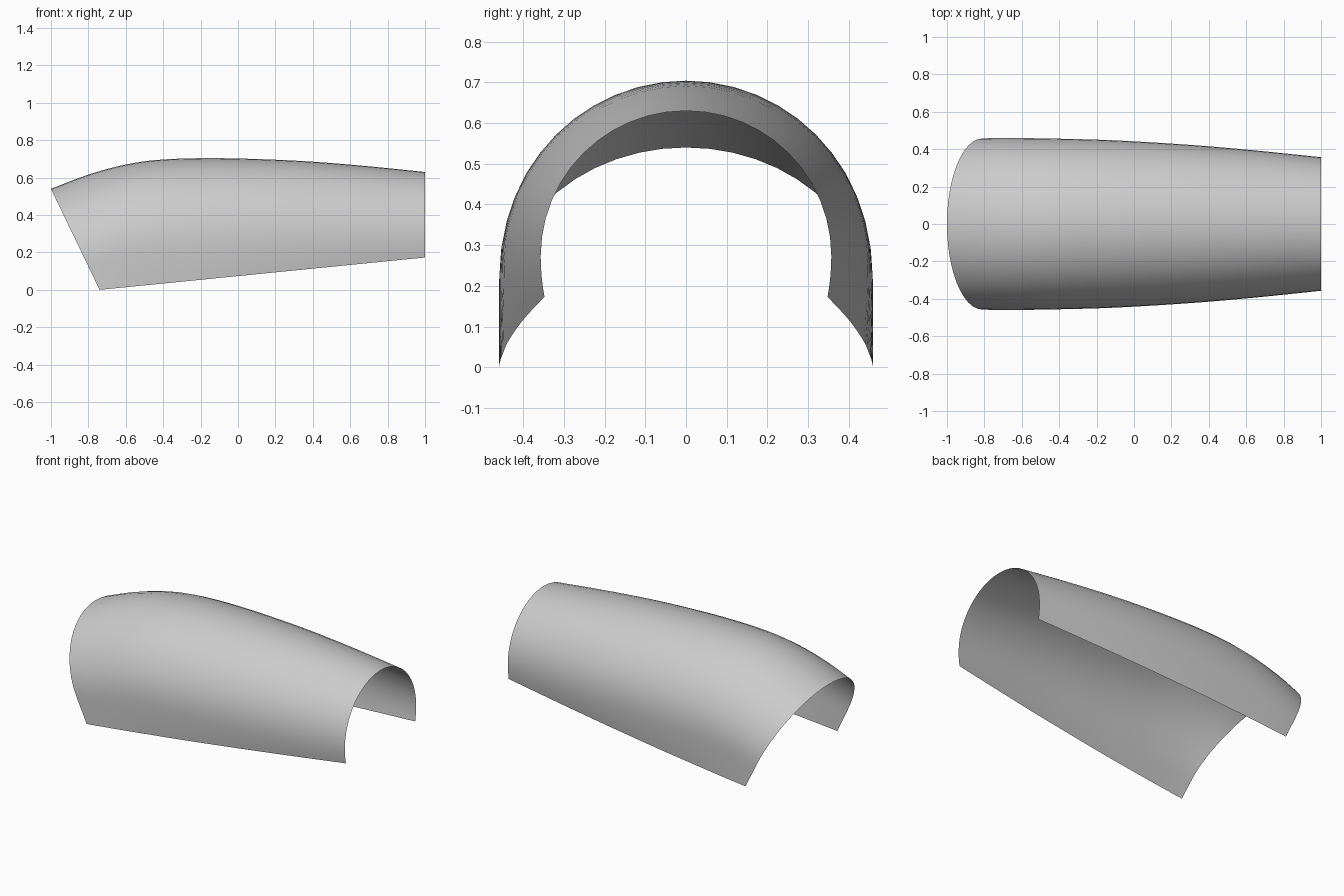
import bpy, bmesh, math
from mathutils import Vector

cube = bpy.data.objects.get("Cube")
if cube:
    bpy.data.objects.remove(cube, do_unlink=True)

# Stations along the shell: x, crown height, half width
STATIONS = [(-1.0, .54, .445), (-.8, .616, .458), (-.6, .67, .459), (-.4, .697, .456),
            (-.1, .704, .447), (.3, .691, .423), (.65, .665, .393), (1.0, .63, .357)]
SIDE = 12      # segments from crown to the widest line
SKIRT = 4      # segments from the widest line to the bottom edge
STEPS = 4      # rings per station gap


def smooth_stations():
    """Catmull-Rom interpolation through the stations."""
    pts = [Vector(s) for s in STATIONS]
    pts = [2 * pts[0] - pts[1]] + pts + [2 * pts[-1] - pts[-2]]
    for i in range(1, len(pts) - 2):
        m0 = (pts[i + 1] - pts[i - 1]) / 2
        m1 = (pts[i + 2] - pts[i]) / 2
        for k in range(STEPS):
            t = k / STEPS
            yield (pts[i] * (2*t**3 - 3*t**2 + 1) + m0 * (t**3 - 2*t**2 + t)
                   + pts[i + 1] * (3*t**2 - 2*t**3) + m1 * (t**3 - t**2))
    yield pts[-2]


def half_section(x, top, half):
    """Round crown over a nearly straight skirt, listed crown to bottom edge."""
    centre = top - half
    bottom = .173 * (x + .74) / 1.74
    tuck = .33 * max(0, (x + .74) / 1.74)
    pts = []
    for i in range(SIDE + 1):
        a = math.pi / 2 * i / SIDE
        pts.append((half * math.sin(a), centre + half * math.cos(a)))
    for i in range(1, SKIRT + 1):
        drop = (centre - bottom) * i / SKIRT
        pts.append((half * (1 - tuck * (drop / half) ** 2), centre - drop))
    return pts


# Lofted open shell
bm = bmesh.new()
rings = []
for x, top, half in smooth_stations():
    right = half_section(x, top, half)
    loop = [(-y, z) for y, z in reversed(right)] + right[1:]
    rings.append([bm.verts.new((x, y, z)) for y, z in loop])
for a, b in zip(rings, rings[1:]):
    for i in range(len(a) - 1):
        bm.faces.new((a[i], b[i], b[i + 1], a[i + 1]))

# Slanted cut at the wide end
bmesh.ops.bisect_plane(bm, geom=bm.verts[:] + bm.edges[:] + bm.faces[:], dist=1e-5,
                       plane_co=(-1, 0, .54), plane_no=(-.54, 0, -.26), clear_outer=True)
bm.normal_update()
if sum(f.normal.z for f in bm.faces) < 0:
    bmesh.ops.reverse_faces(bm, faces=bm.faces[:])

mesh = bpy.data.meshes.new("curved_shell")
bm.to_mesh(mesh)
bm.free()
shell = bpy.data.objects.new("curved_shell", mesh)
bpy.context.collection.objects.link(shell)

# Plain grey finish
grey = bpy.data.materials.new("light_grey")
grey.use_nodes = True
grey.diffuse_color = (.6, .6, .6, 1)
grey.node_tree.nodes["Principled BSDF"].inputs["Base Color"].default_value = (.6, .6, .6, 1)
mesh.materials.append(grey)

bpy.context.view_layer.objects.active = shell
shell.select_set(True)
bpy.ops.object.shade_smooth_by_angle(angle=math.radians(40))
